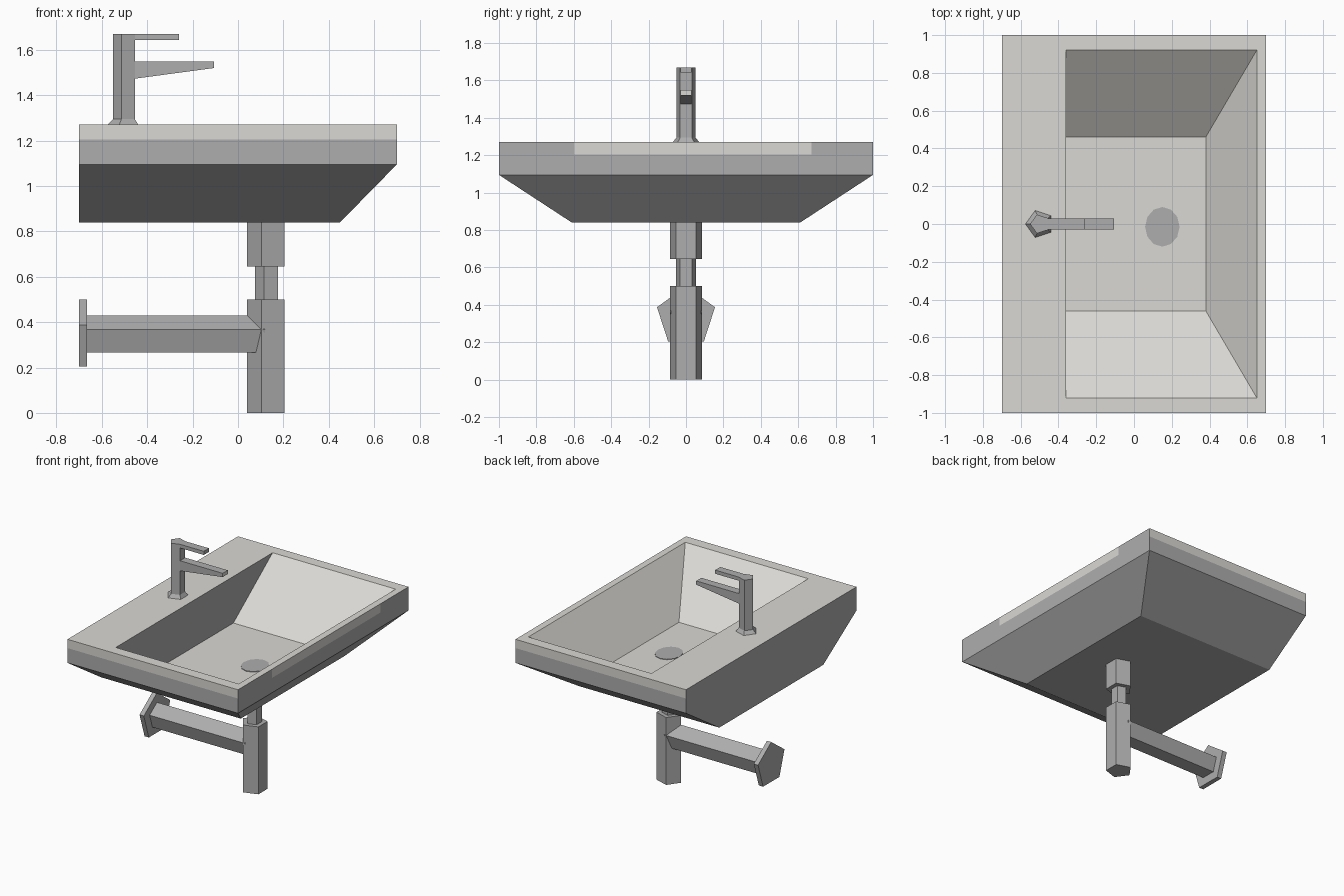
import bpy, bmesh, math
from mathutils import Vector

if "Cube" in bpy.data.objects:
    bpy.data.objects.remove(bpy.data.objects["Cube"])


def material(name, rgb):
    m = bpy.data.materials.new(name)
    m.diffuse_color = (*rgb, 1)
    m.use_nodes = True
    m.node_tree.nodes["Principled BSDF"].inputs["Base Color"].default_value = m.diffuse_color
    return m


LIGHT = material("light ceramic", (0.70, 0.69, 0.655))
GREY = material("mid grey", (0.42, 0.42, 0.42))


def loft(rings):
    """Skin a stack of equal-length point rings and cap both ends."""
    bm = bmesh.new()
    vs = [[bm.verts.new(p) for p in ring] for ring in rings]
    n = len(vs[0])
    for a, b in zip(vs, vs[1:]):
        for i in range(n):
            j = (i + 1) % n
            bm.faces.new((a[i], a[j], b[j], b[i]))
    bm.faces.new(vs[0][::-1])
    bm.faces.new(vs[-1])
    bmesh.ops.recalc_face_normals(bm, faces=bm.faces[:])
    return bm


def finish(name, bm, is_light=lambda f: False):
    bm.normal_update()
    for f in bm.faces:
        f.material_index = 0 if is_light(f) else 1
    me = bpy.data.meshes.new(name)
    bm.to_mesh(me)
    bm.free()
    me.materials.append(LIGHT)
    me.materials.append(GREY)
    ob = bpy.data.objects.new(name, me)
    bpy.context.collection.objects.link(ob)
    return ob


def rect(x0, x1, y, z):
    return [(x0, -y, z), (x1, -y, z), (x1, y, z), (x0, y, z)]


def upright(cx, r, z, n=5, squash=1.0, cy=0.0):
    """Polygon ring around a vertical axis, one corner pointing to -x."""
    a = [math.pi + 2 * math.pi * i / n for i in range(n)]
    return [(cx + r * math.cos(t) * squash, cy + r * math.sin(t), z) for t in a]


def sideways(cz, r, x):
    """Pentagon ring around an x axis, one corner pointing up."""
    a = [math.pi / 2 + 2 * math.pi * i / 5 for i in range(5)]
    return [(x, r * math.cos(t), cz + r * math.sin(t)) for t in a]


# Basin: outer shell, rim and sunken bowl as one skin
RIM, STRIPE, FLOOR = 1.27, 1.205, 0.924
bm = loft([rect(-0.70, 0.45, 0.61, 0.84),
           rect(-0.70, 0.70, 1.00, 1.095),
           rect(-0.70, 0.70, 1.00, STRIPE),
           rect(-0.70, 0.70, 1.00, RIM),
           rect(-0.36, 0.65, 0.92, RIM),
           rect(-0.36, 0.38, 0.46, FLOOR)])
# the light stripe on the +x side stops short of the corners
for y in (-0.6, 0.67):
    faces = [f for f in bm.faces if f.normal.x > 0.9
             and f.calc_center_median().z > STRIPE and f.calc_center_median().x > 0.69]
    geom = set(faces)
    for f in faces:
        geom.update(f.edges)
        geom.update(f.verts)
    bmesh.ops.bisect_plane(bm, geom=list(geom), plane_co=Vector((0, y, 0)),
                           plane_no=Vector((0, 1, 0)))
    bm.normal_update()


def basin_light(f):
    c, n = f.calc_center_median(), f.normal
    if n.z > 0.1 or (n.x < -0.1 and c.x > 0):      # rim, floor and sloped bowl walls
        return True
    if c.z < STRIPE or abs(n.z) > 0.1:             # shell and upright bowl wall
        return False
    return abs(n.y) > 0.9 or (n.x > 0.9 and -0.6 < c.y < 0.67)


finish("basin", bm, basin_light)

# Drain plate in the bowl floor
finish("drain_plate", loft([upright(0.15, 0.105, FLOOR + h, 12, 0.87, -0.015)
                            for h in (0.0, 0.004)]))

# Faucet: flared foot and column, lever on top, tapered spout
finish("faucet_column", loft([upright(-0.50, 0.075, 1.27),
                              upright(-0.4975, 0.0525, 1.295),
                              upright(-0.4975, 0.0525, 1.67)]))


def arm(name, x_end, z_top, z_root, z_tip, light=lambda f: False):
    w = 0.03
    ends = [[(x, -w, z0), (x, w, z0), (x, w, z_top), (x, -w, z_top)]
            for x, z0 in ((-0.455, z_root), (x_end, z_tip))]
    finish(name, loft(ends), light)


arm("faucet_lever", -0.26, 1.67, 1.643, 1.643)
arm("faucet_spout", -0.105, 1.548, 1.473, 1.52, lambda f: f.normal.x > 0.9)

# Drain pipes under the basin
for name, r, z0, z1 in (("upper_pipe", 0.091, 0.645, 0.84),
                        ("pipe_neck", 0.055, 0.50, 0.645),
                        ("trap_body", 0.091, 0.0, 0.50)):
    finish(name, loft([upright(0.131, r, z0), upright(0.131, r, z1)]))

# Outlet pipe to the wall and its flange
for name, cz, r, x0, x1 in (("outlet_pipe", 0.339, 0.091, -0.665, 0.12),
                            ("wall_flange", 0.337, 0.163, -0.70, -0.665)):
    finish(name, loft([sideways(cz, r, x0), sideways(cz, r, x1)]))
